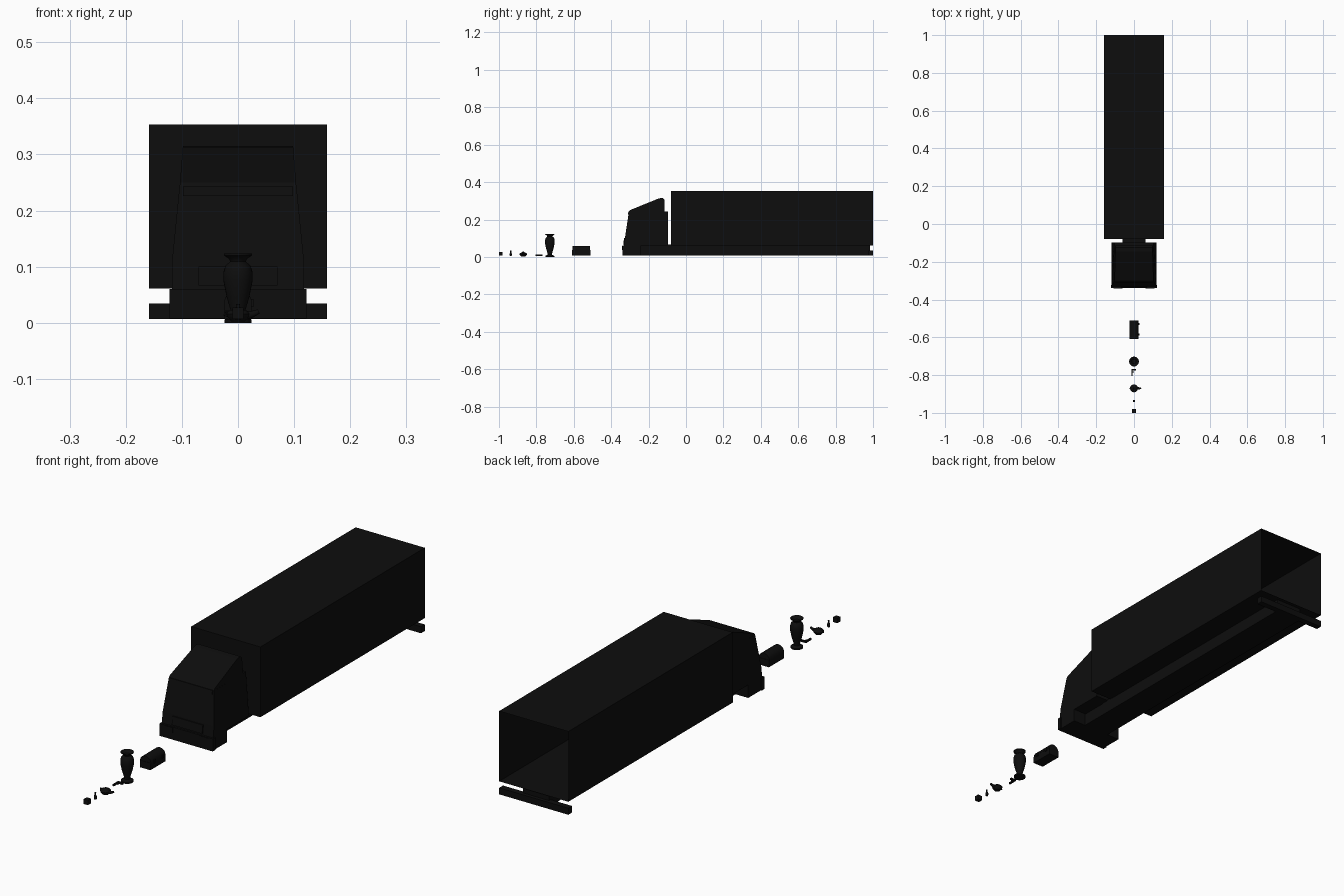
import bpy, bmesh, math

if "Cube" in bpy.data.objects:
    bpy.data.objects.remove(bpy.data.objects["Cube"])

mat = bpy.data.materials.new("black")
mat.diffuse_color = (0.004, 0.004, 0.004, 1)
mat.use_nodes = True
mat.node_tree.nodes["Principled BSDF"].inputs["Base Color"].default_value = mat.diffuse_color


def finish(name, bm, smooth=False):
    bmesh.ops.recalc_face_normals(bm, faces=bm.faces)
    me = bpy.data.meshes.new(name)
    bm.to_mesh(me)
    bm.free()
    me.materials.append(mat)
    ob = bpy.data.objects.new(name, me)
    bpy.context.collection.objects.link(ob)
    if smooth:
        for o in bpy.context.selected_objects:
            o.select_set(False)
        ob.select_set(True)
        bpy.context.view_layer.objects.active = ob
        bpy.ops.object.shade_smooth_by_angle(angle=math.radians(40))
    return ob


def box(name, x0, x1, y0, y1, z0, z1, open_back=False):
    bm = bmesh.new()
    bmesh.ops.create_cube(bm, size=1)
    for v in bm.verts:
        v.co = ((x0 + x1) / 2 + v.co.x * (x1 - x0),
                (y0 + y1) / 2 + v.co.y * (y1 - y0),
                (z0 + z1) / 2 + v.co.z * (z1 - z0))
    if open_back:
        back = [f for f in bm.faces if f.calc_center_median().y > y1 - 1e-4]
        bmesh.ops.delete(bm, geom=back, context='FACES')
    return finish(name, bm)


def side_extrude(name, profile, half_width):
    """Extrude a (y, z) profile across x; half_width(z) sets the taper."""
    bm = bmesh.new()
    left, right = ([bm.verts.new((s * half_width(z), y, z)) for y, z in profile] for s in (-1, 1))
    n = len(profile)
    bm.faces.new(left)
    bm.faces.new(right)
    for i in range(n):
        j = (i + 1) % n
        bm.faces.new((left[i], left[j], right[j], right[i]))
    return finish(name, bm)


def lathe(name, profile, x, y, steps=24, sx=1, sy=1):
    bm = bmesh.new()
    rings = []
    for r, z in profile:
        rings.append([bm.verts.new((x + sx * r * math.cos(2 * math.pi * k / steps),
                                    y + sy * r * math.sin(2 * math.pi * k / steps), z))
                      for k in range(steps)])
    for a, b in zip(rings, rings[1:]):
        for k in range(steps):
            m = (k + 1) % steps
            bm.faces.new((a[k], a[m], b[m], b[k]))
    bm.faces.new(rings[0])
    bm.faces.new(rings[-1])
    return finish(name, bm, True)


def tube(name, points, radius):
    cu = bpy.data.curves.new(name, 'CURVE')
    cu.dimensions = '3D'
    cu.bevel_depth = radius
    cu.bevel_resolution = 2
    cu.use_fill_caps = True
    sp = cu.splines.new('POLY')
    sp.points.add(len(points) - 1)
    for p, (co, r) in zip(sp.points, points):
        p.co = (*co, 1)
        p.radius = r
    cu.materials.append(mat)
    bpy.context.collection.objects.link(bpy.data.objects.new(name, cu))


# Trailer: thin shell, open at the rear
box("trailer_shell", -.159, .159, -.08, 1, .061, .353, True)
box("chassis", -.06, .06, -.24, .985, .008, .06)
box("rear_bumper", -.159, .159, .975, 1, .007, .034)
box("coupling", -.06, .06, -.13, -.07, .05, .066)


# Cab body, tapering upward
def taper(z):
    return .118 if z < .105 else .118 - .014 * (z - .105) / .14


side_extrude("cab_body", [(-.336, .03), (-.326, .105), (-.305, .243), (-.115, .243),
                          (-.097, .243), (-.097, .062), (-.24, .062), (-.24, .008), (-.338, .008)], taper)
side_extrude("roof_fairing", [(-.305, .243), (-.3, .25), (-.145, .313), (-.125, .315),
                              (-.115, .305), (-.115, .243)], lambda z: .104 - .08 * (z - .243))
box("front_bumper", -.122, .122, -.34, -.322, .008, .06)
side_extrude("sun_visor", [(-.311, .226), (-.308, .243), (-.3, .243), (-.3, .226)], lambda z: .098)
side_extrude("grille", [(-.336, .066), (-.331, .1), (-.32, .1), (-.32, .066)], lambda z: .07)
for s in (-1, 1):
    a, b = sorted((s * .062, s * .108))
    box("headlight", a, b, -.342, -.33, .036, .058)

# Small chest with a rounded lid and latches
box("chest_base", -.024, .024, -.61, -.51, .007, .036)
bm = bmesh.new()
ends = [[bm.verts.new((.025 * math.cos(t * math.pi / 8), y, .035 + .024 * math.sin(t * math.pi / 8)))
         for t in range(9)] for y in (-.608, -.512)]
for e in ends:
    bm.faces.new(e)
for k in range(9):
    m = (k + 1) % 9
    bm.faces.new((ends[0][k], ends[0][m], ends[1][m], ends[1][k]))
finish("chest_lid", bm, True)
for y in (-.585, -.53):
    box("chest_latch", .022, .028, y - .005, y + .005, .028, .042)

# Vase
lathe("vase", [(.024, 0), (.024, .006), (.012, .012), (.013, .022), (.02, .045), (.026, .075),
               (.026, .09), (.022, .102), (.014, .109), (.016, .114), (.025, .12), (.025, .123),
               (.02, .121), (.012, .112)], 0, -.728)

# L-shaped handheld prop lying flat
box("prop_barrel", -.014, -.007, -.805, -.768, .006, .013)
box("prop_grip", -.014, .011, -.776, -.768, .006, .013)
box("prop_guard", -.008, -.001, -.785, -.782, .006, .012)

# Oil lamp
lathe("lamp_body", [(.012, .002), (.014, .005), (.019, .01), (.021, .016), (.017, .021),
                    (.008, .024), (.004, .028)], 0, -.87, 20)
tube("lamp_spout", [((.012, -.87, .013), 2), ((.025, -.87, .015), 1.5), ((.037, -.87, .02), 1)], .004)
tube("lamp_handle", [((-.016, -.87, .011), 1), ((-.024, -.87, .014), 1),
                     ((-.023, -.87, .02), 1), ((-.014, -.87, .02), 1)], .002)

# Little bottle and cube
lathe("bottle", [(.005, .006), (.006, .009), (.006, .018), (.003, .024), (.003, .031), (.004, .033)],
      0, -.937, 12)
box("small_cube", -.01, .01, -1, -.98, .007, .027)
